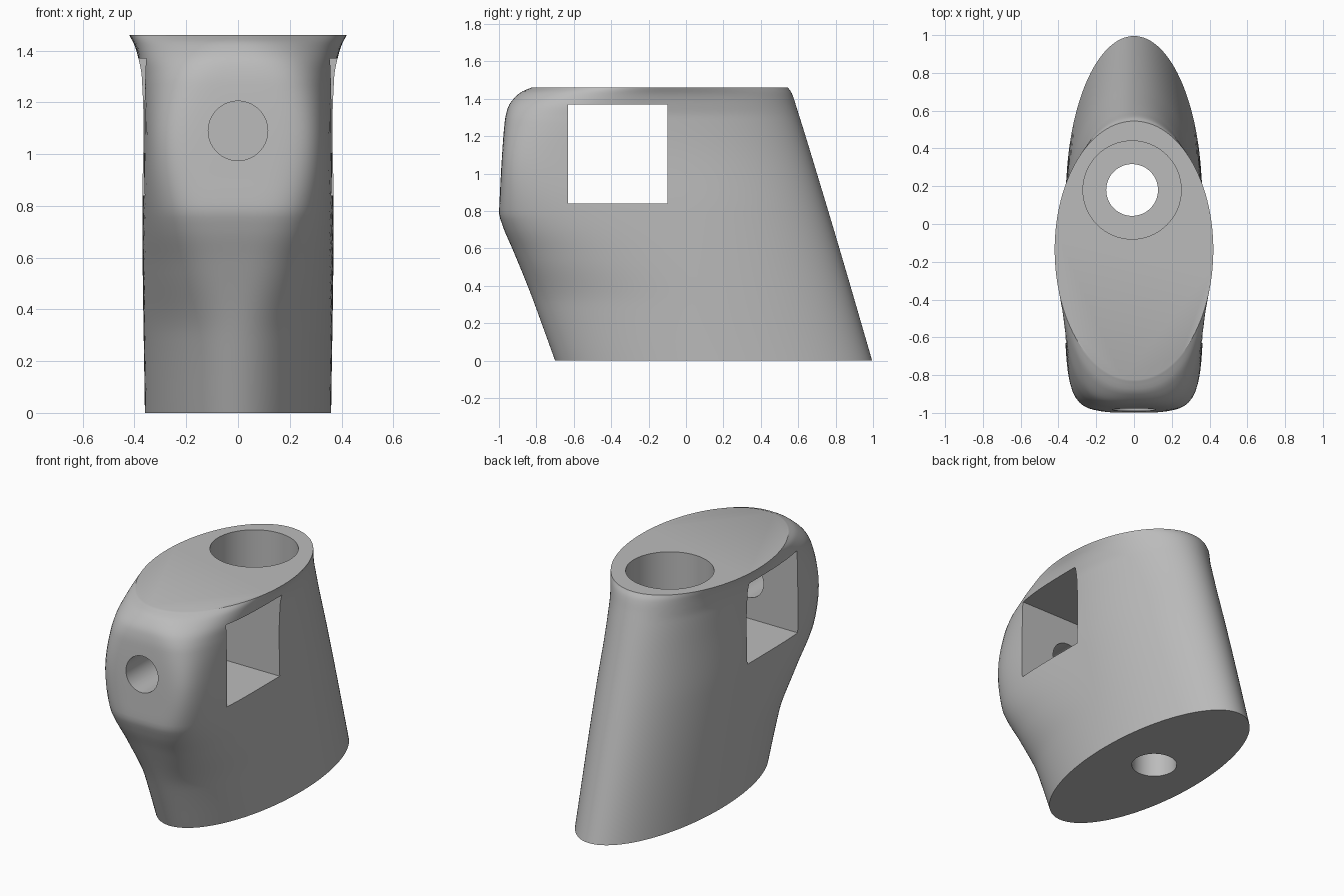
import bpy, bmesh, math
from mathutils import Vector

cube = bpy.data.objects.get("Cube")
if cube:
    bpy.data.objects.remove(cube)

grey = bpy.data.materials.new("plain grey")
grey.use_nodes = True
GREY = (0.5, 0.5, 0.5, 1)
grey.diffuse_color = GREY
grey.node_tree.nodes["Principled BSDF"].inputs["Base Color"].default_value = GREY


def smooth_curve(points, z):
    """Hermite interpolation of (z, value) pairs with monotone slopes."""
    secants = [(b[1] - a[1]) / (b[0] - a[0]) for a, b in zip(points, points[1:])]
    slopes = [secants[0]]
    for p, q in zip(secants, secants[1:]):
        slopes.append(2 * p * q / (p + q) if p * q > 0 else 0)
    slopes.append(secants[-1])
    for i in range(len(secants)):
        (z0, v0), (z1, v1) = points[i], points[i + 1]
        if z <= z1 or i == len(secants) - 1:
            h = z1 - z0
            t = (z - z0) / h
            return (v0 * (1 + 2 * t) * (1 - t) ** 2 + v1 * t * t * (3 - 2 * t)
                    + h * t * (1 - t) * (slopes[i] * (1 - t) - slopes[i + 1] * t))


# Side profiles, half width and squareness of the nose, by height
TOP = 1.46
front = [(0, -0.70), (0.18, -0.765), (0.37, -0.835), (0.59, -0.925), (0.72, -0.98),
         (0.79, -0.999), (0.91, -0.994), (1.27, -0.97), (1.35, -0.953),
         (1.43, -0.89), (TOP, -0.825)]
back = [(0, 0.995), (0.6, 0.82), (1.0, 0.70), (1.35, 0.592), (1.43, 0.565), (TOP, 0.545)]
width = [(0, 0.36), (0.8, 0.37), (1.1, 0.365), (1.3, 0.372), (1.37, 0.385),
         (1.42, 0.4), (TOP, 0.42)]
power = [(0, 2), (0.3, 2.1), (0.55, 2.8), (0.76, 4), (1.05, 6), (1.28, 4.2),
         (1.4, 2.7), (TOP, 2)]

# Body: stacked ovals whose front half swells into a flat round nose
SEGMENTS, LAYERS = 128, 64
bm = bmesh.new()
rings = []
for layer in range(LAYERS + 1):
    z = TOP * (1 - (1 - layer / LAYERS) ** 1.4)
    yf, yb, w, n = (smooth_curve(c, z) for c in (front, back, width, power))
    mid = 0.145 - 0.28 * z / TOP
    ring = []
    for k in range(SEGMENTS):
        a = math.tau * k / SEGMENTS
        c, s = math.cos(a), math.sin(a)
        e = n if s < 0 else 2
        r = (abs(c) ** e + abs(s) ** e) ** (-1 / e)
        depth = mid - yf if s < 0 else yb - mid
        ring.append(bm.verts.new((w * c * r, mid + depth * s * r, z)))
    rings.append(ring)
for lower, upper in zip(rings, rings[1:]):
    for k in range(SEGMENTS):
        j = (k + 1) % SEGMENTS
        bm.faces.new((lower[k], lower[j], upper[j], upper[k]))
bm.faces.new(rings[0][::-1])
bm.faces.new(rings[-1])
mesh = bpy.data.meshes.new("body")
bm.to_mesh(mesh)
bm.free()
body = bpy.data.objects.new("body", mesh)
mesh.materials.append(grey)
bpy.context.collection.objects.link(body)


def cut(cutter):
    """Subtract the cutter from the body, then discard it."""
    cutter.data.materials.append(grey)
    cutter.hide_render = True
    mod = body.modifiers.new("cut", 'BOOLEAN')
    mod.operation, mod.solver, mod.object = 'DIFFERENCE', 'EXACT', cutter
    bpy.ops.object.select_all(action='DESELECT')
    bpy.context.view_layer.objects.active = body
    body.select_set(True)
    bpy.ops.object.modifier_apply(modifier=mod.name)
    bpy.data.objects.remove(cutter)


def drill(start, end, radius):
    a, b = Vector(start), Vector(end)
    bpy.ops.mesh.primitive_cylinder_add(
        vertices=64, radius=radius, depth=(b - a).length, location=(a + b) / 2,
        rotation=(b - a).to_track_quat('Z', 'Y').to_euler())
    cut(bpy.context.object)


# Square window through both sides
bpy.ops.mesh.primitive_cube_add(size=1, location=(0, -0.365, 1.105))
window = bpy.context.object
window.scale = (2, 0.53, 0.53)
cut(window)

# Nose hole into the window, wide top bore, narrow bore through the base
drill((0, -1.2, 1.09), (0, -0.4, 1.09), 0.115)
drill((-0.01, 0.18, 0.4), (-0.01, 0.18, 1.7), 0.26)
drill((-0.01, 0.18, -0.2), (-0.01, 0.18, 0.6), 0.137)

bpy.ops.object.select_all(action='DESELECT')
body.select_set(True)
bpy.context.view_layer.objects.active = body
bpy.ops.object.shade_smooth_by_angle(angle=math.radians(30))
